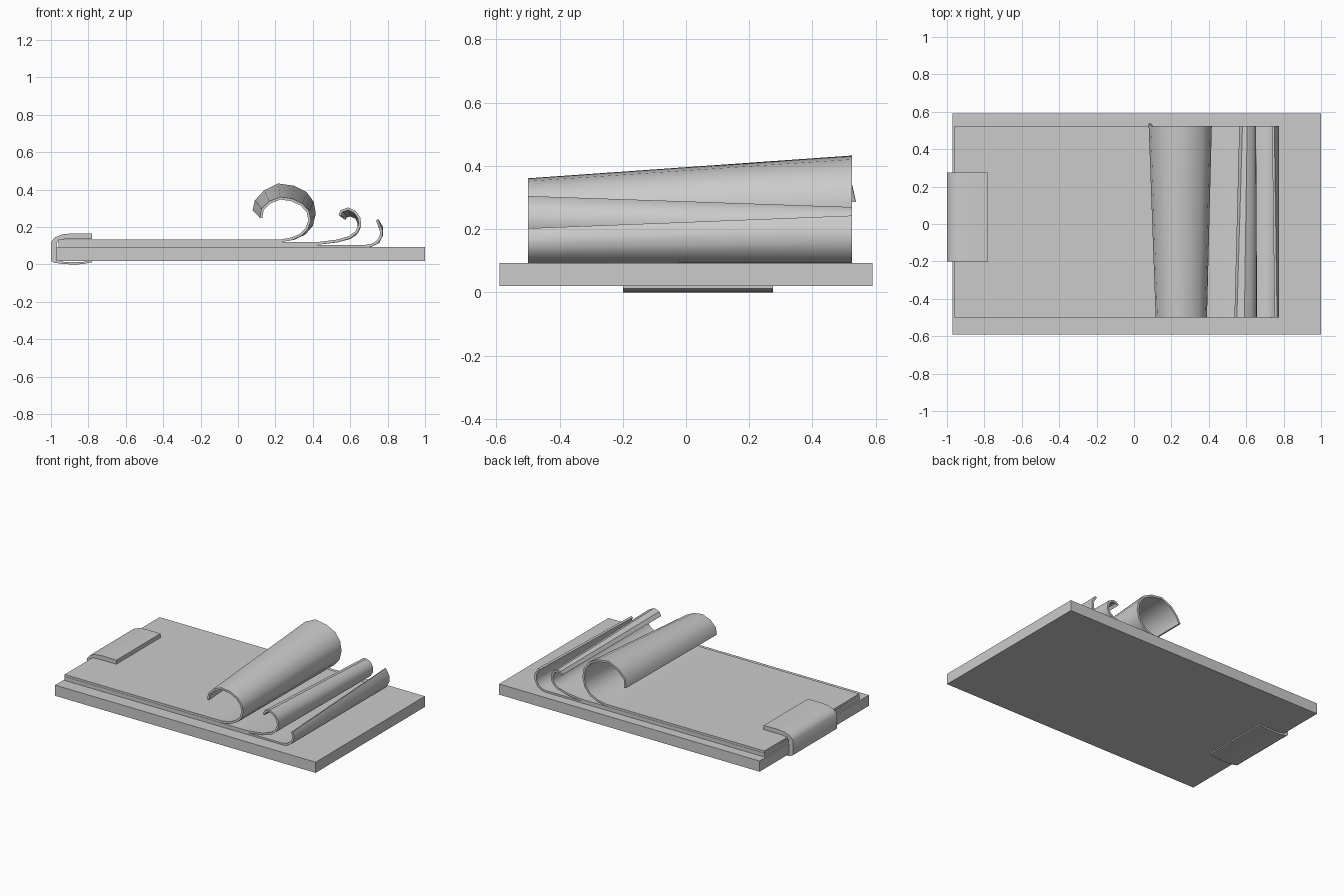
import bpy, bmesh, math
from mathutils import Vector

if "Cube" in bpy.data.objects:
    bpy.data.objects.remove(bpy.data.objects["Cube"])


def finish(name, bm, smooth=True):
    bmesh.ops.recalc_face_normals(bm, faces=bm.faces[:])
    me = bpy.data.meshes.new(name)
    bm.to_mesh(me)
    bm.free()
    ob = bpy.data.objects.new(name, me)
    bpy.context.collection.objects.link(ob)
    if smooth:
        bpy.ops.object.select_all(action='DESELECT')
        ob.select_set(True)
        bpy.context.view_layer.objects.active = ob
        bpy.ops.object.shade_smooth_by_angle(angle=math.radians(40))
    return ob


def loft(name, front, back, smooth=True):
    """Join two matching closed loops of 3D points, capping both ends."""
    bm = bmesh.new()
    a = [bm.verts.new(p) for p in front]
    b = [bm.verts.new(p) for p in back]
    n = len(a)
    for i in range(n):
        j = (i + 1) % n
        bm.faces.new((a[i], a[j], b[j], b[i]))
    bm.faces.new(a)
    bm.faces.new(b)
    return finish(name, bm, smooth)


def thicken(line, t):
    """Outer (x, z) line plus its inward offset, as one closed loop."""
    pts = [Vector(p) for p in line]
    inner = []
    for i, p in enumerate(pts):
        d = (pts[min(i + 1, len(pts) - 1)] - pts[max(i - 1, 0)]).normalized()
        inner.append(p + Vector((-d.y, d.x)) * t)
    return pts + inner[::-1]


def sheet(name, z, bend_x, front, back, tip=0.0):
    start = [(-0.96, z), (bend_x - 0.06, z), (bend_x, z)]
    f = thicken(start + front, 0.014)
    b = thicken(start + back, 0.014)
    n = len(f) // 2
    loft(name, [(p.x, -0.5, p.y) for p in f],
         [(p.x, 0.525 + (tip if i in (n - 1, n) else 0), p.y) for i, p in enumerate(b)])


# Backing board
bm = bmesh.new()
bmesh.ops.create_cube(bm, size=1)
for v in bm.verts:
    v.co = Vector((0.015 + v.co.x * 1.97, v.co.y * 1.18, 0.0565 + v.co.z * 0.073))
finish("board", bm, False)

# Three sheets, each curling up at the free end
sheet("bottom_sheet", 0.091, 0.68,
      [(0.715, 0.096), (0.75, 0.115), (0.77, 0.145), (0.774, 0.175), (0.765, 0.203)],
      [(0.715, 0.095), (0.755, 0.115), (0.776, 0.155), (0.776, 0.20), (0.75, 0.243)])
sheet("middle_sheet", 0.105, 0.42,
      [(0.53, 0.119), (0.60, 0.139), (0.64, 0.17), (0.658, 0.21), (0.655, 0.25),
       (0.63, 0.285), (0.59, 0.305), (0.55, 0.292), (0.537, 0.265)],
      [(0.53, 0.118), (0.60, 0.136), (0.636, 0.16), (0.653, 0.19), (0.652, 0.225),
       (0.637, 0.255), (0.605, 0.27), (0.58, 0.266), (0.563, 0.248)])
sheet("top_sheet", 0.12, 0.23,
      [(0.29, 0.131), (0.34, 0.153), (0.375, 0.19), (0.39, 0.235), (0.38, 0.285),
       (0.345, 0.325), (0.29, 0.352), (0.225, 0.361), (0.165, 0.338), (0.125, 0.298),
       (0.116, 0.25)],
      [(0.30, 0.132), (0.36, 0.16), (0.40, 0.207), (0.416, 0.27), (0.405, 0.335),
       (0.367, 0.387), (0.30, 0.421), (0.215, 0.433), (0.14, 0.397), (0.09, 0.343),
       (0.078, 0.29)], tip=0.012)

# Clip wrapped around the board edge
clip = [(-0.78, 0.165), (-0.88, 0.167), (-0.94, 0.161), (-0.98, 0.145), (-1.0, 0.12),
        (-1.0, 0.02), (-0.985, 0.01), (-0.94, 0.003), (-0.88, 0.0), (-0.83, 0.002), (-0.78, 0.012),
        (-0.78, 0.02), (-0.83, 0.014), (-0.88, 0.012), (-0.94, 0.015), (-0.968, 0.022),
        (-0.968, 0.115), (-0.955, 0.13), (-0.92, 0.137), (-0.78, 0.137)]
loft("clip", [(x, -0.2, z) for x, z in clip], [(x, 0.275, z) for x, z in clip])
